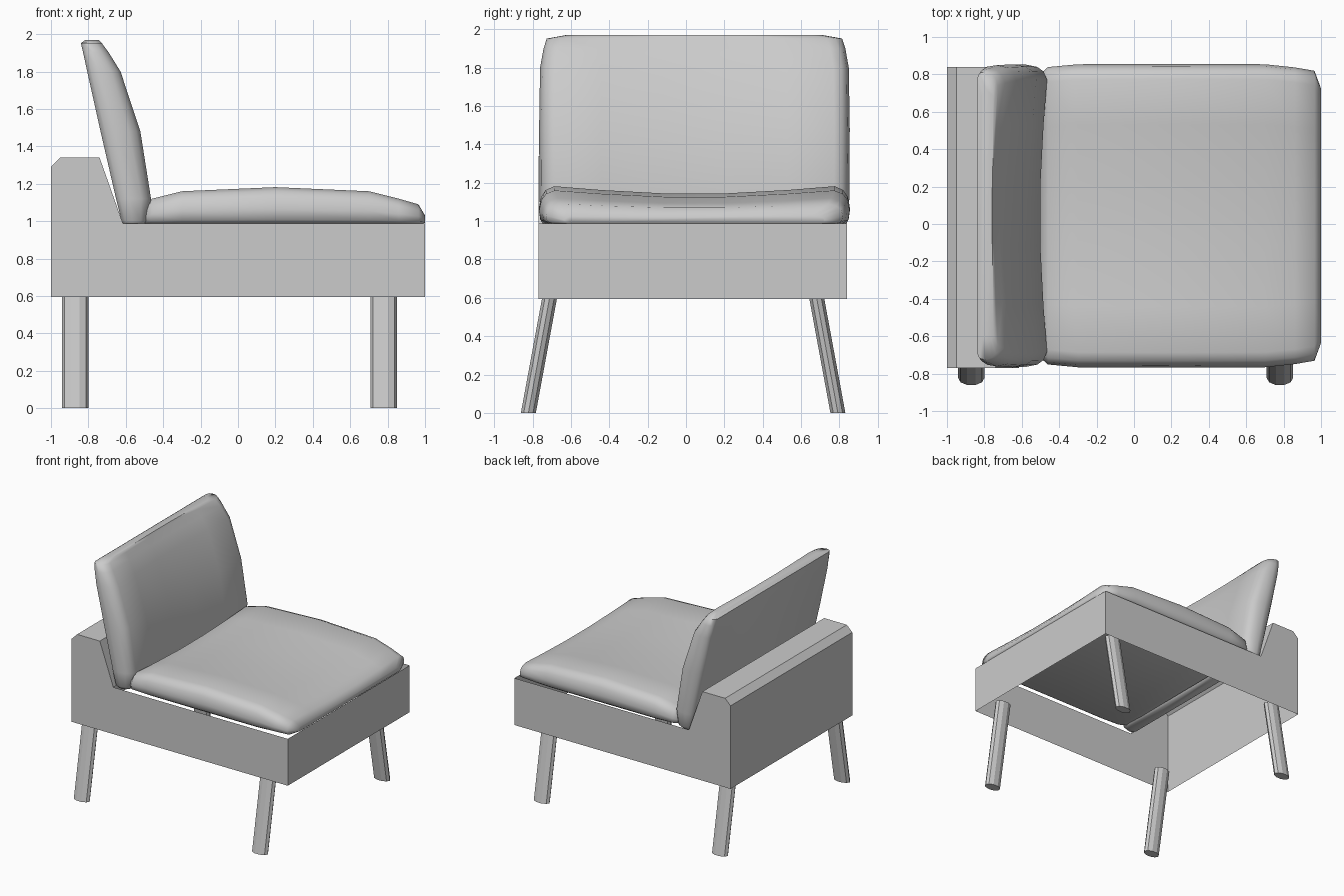
import bpy, bmesh, math

if "Cube" in bpy.data.objects:
    bpy.data.objects.remove(bpy.data.objects["Cube"])


def finish(name, bm, smooth=None):
    bmesh.ops.recalc_face_normals(bm, faces=bm.faces)
    me = bpy.data.meshes.new(name)
    bm.to_mesh(me)
    bm.free()
    ob = bpy.data.objects.new(name, me)
    bpy.context.collection.objects.link(ob)
    if smooth:
        bpy.ops.object.select_all(action='DESELECT')
        ob.select_set(True)
        bpy.context.view_layer.objects.active = ob
        bpy.ops.object.shade_smooth_by_angle(angle=math.radians(smooth))
    return ob


def loft(name, rings, smooth=None):
    """Skin closed rings of points and cap both ends."""
    bm = bmesh.new()
    vs = [[bm.verts.new(p) for p in r] for r in rings]
    n = len(vs[0])
    for a, b in zip(vs, vs[1:]):
        for i in range(n):
            j = (i + 1) % n
            bm.faces.new((a[i], a[j], b[j], b[i]))
    bm.faces.new(vs[0])
    bm.faces.new(vs[-1])
    return finish(name, bm, smooth)


# Frame: open shell of thin panels, side profile across the width
Y0, Y1 = -0.77, 0.84
profile = [(-1, 0.595), (1, 0.595), (1, 0.987), (-0.615, 0.987),
           (-0.74, 1.34), (-0.95, 1.34), (-1, 1.29)]
bm = bmesh.new()
near = [bm.verts.new((x, Y0, z)) for x, z in profile]
far = [bm.verts.new((x, Y1, z)) for x, z in profile]
bm.faces.new(near)
bm.faces.new(far[::-1])
for i in (1, 3, 4, 5, 6):          # underside and seat opening stay open
    j = (i + 1) % 7
    bm.faces.new((near[i], far[i], far[j], near[j]))
finish("frame", bm)

# Cushion cross-section: (share of half width, share of thickness), dished face
half = [(0.95, 0), (0.99, 0.12), (1.0, 0.4), (0.985, 0.72), (0.955, 0.9),
        (0.9, 1.0), (0.6, 0.9), (0.2, 0.81)]
section = half + [(-s, t) for s, t in reversed(half)]
CY = 0.044

# Seat cushion: x, half width, bottom z, top z
seat = [(-0.50, 0.76, 0.985, 1.07), (-0.46, 0.795, 0.985, 1.12),
        (-0.30, 0.81, 0.985, 1.16), (0.2, 0.812, 0.985, 1.182),
        (0.70, 0.81, 0.985, 1.16), (0.86, 0.793, 0.985, 1.12),
        (0.965, 0.775, 0.985, 1.09), (1.0, 0.68, 0.99, 1.03)]
loft("seat_cushion", [[(x, CY + s * w, b + t * (h - b)) for s, t in section]
                      for x, w, b, h in seat], 60)

# Back cushion: z, half width, rear x, front x
back = [(0.975, 0.78, -0.61, -0.50), (1.0, 0.80, -0.622, -0.48),
        (1.12, 0.808, -0.652, -0.465), (1.48, 0.81, -0.735, -0.522),
        (1.80, 0.805, -0.806, -0.628), (1.90, 0.787, -0.828, -0.69),
        (1.952, 0.77, -0.84, -0.728), (1.97, 0.67, -0.815, -0.745)]
loft("back_cushion", [[(b + t * (f - b), CY + s * w, z) for s, t in section]
                      for z, w, b, f in back], 60)

# Legs: ten-sided oval posts splayed sideways
def leg(name, x, side):
    rings = []
    for z, y in ((0, 0.807), (0.71, 0.676)):
        rings.append([(x + 0.071 * math.cos(k * math.tau / 10),
                       side * y - 0.015 + 0.041 * math.sin(k * math.tau / 10), z)
                      for k in range(10)])
    loft(name, rings)


for end, x in (("front", 0.78), ("rear", -0.87)):
    for label, side in (("right", -1), ("left", 1)):
        leg(f"{end}_{label}_leg", x, side)
